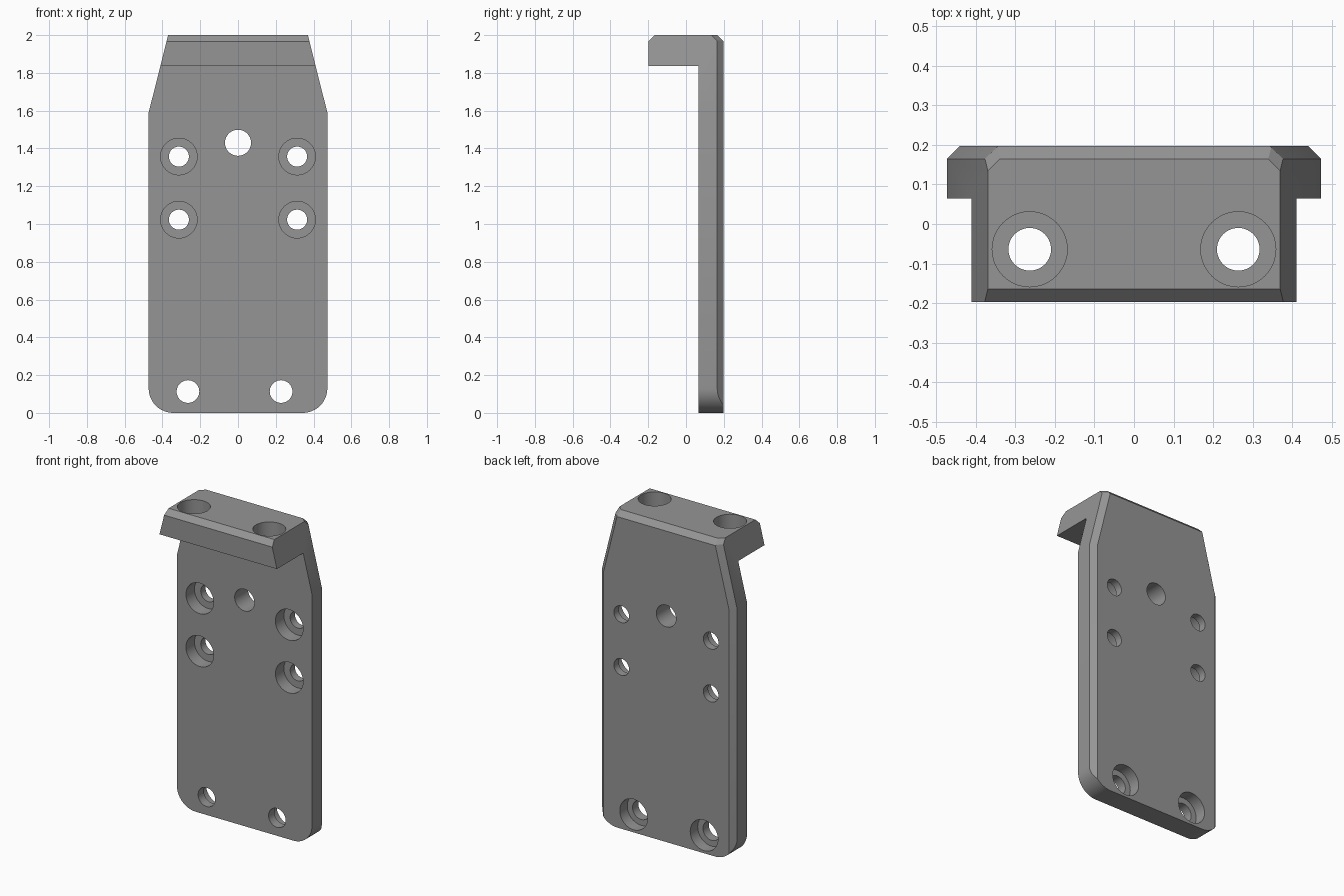
import bpy, bmesh, math
from mathutils import Vector

if "Cube" in bpy.data.objects:
    bpy.data.objects.remove(bpy.data.objects["Cube"])

W, TOP_W, SHOULDER, TOP = 0.473, 0.37, 1.59, 2.0
BACK, FACE, FRONT = 0.198, 0.065, -0.198
CH, R = 0.033, 0.13

metal = bpy.data.materials.new("plain grey")
metal.diffuse_color = (0.30, 0.30, 0.30, 1)
metal.use_nodes = True
metal.node_tree.nodes["Principled BSDF"].inputs["Base Color"].default_value = metal.diffuse_color


def new_object(name, bm):
    bmesh.ops.recalc_face_normals(bm, faces=bm.faces)
    mesh = bpy.data.meshes.new(name)
    bm.to_mesh(mesh)
    bm.free()
    ob = bpy.data.objects.new(name, mesh)
    bpy.context.collection.objects.link(ob)
    mesh.materials.append(metal)
    return ob


def chamfer(bm, point, normal):
    cut = bmesh.ops.bisect_plane(bm, geom=bm.verts[:] + bm.edges[:] + bm.faces[:],
                                 plane_co=point, plane_no=normal, clear_outer=True, dist=1e-5)
    edges = [e for e in cut["geom_cut"] if isinstance(e, bmesh.types.BMEdge)]
    bmesh.ops.holes_fill(bm, edges=edges, sides=0)


def carve(target, cutter):
    mod = target.modifiers.new("cut", 'BOOLEAN')
    mod.operation, mod.solver, mod.object = 'DIFFERENCE', 'EXACT', cutter
    bpy.context.view_layer.objects.active = target
    bpy.ops.object.modifier_apply(modifier=mod.name)
    bpy.data.objects.remove(cutter)


def bore(target, start, end, radius):
    a, b = Vector(start), Vector(end)
    bm = bmesh.new()
    bmesh.ops.create_cone(bm, cap_ends=True, segments=40, radius1=radius,
                          radius2=radius, depth=(b - a).length)
    bm.transform((b - a).to_track_quat('Z', 'Y').to_matrix().to_4x4())
    bmesh.ops.translate(bm, verts=bm.verts, vec=(a + b) / 2)
    carve(target, new_object("hole_cutter", bm))


# Tapered outline with rounded lower corners, extruded through the full depth
half = [(W - R + R * math.sin(t), R - R * math.cos(t))
        for t in (math.pi / 2 * i / 12 for i in range(13))]
half += [(W, SHOULDER), (TOP_W, TOP)]
outline = half + [(-x, z) for x, z in reversed(half)]
bm = bmesh.new()
face = bm.faces.new([bm.verts.new((x, FRONT, z)) for x, z in outline])
ext = bmesh.ops.extrude_face_region(bm, geom=[face])
bmesh.ops.translate(bm, vec=(0, BACK - FRONT, 0),
                    verts=[v for v in ext["geom"] if isinstance(v, bmesh.types.BMVert)])
bmesh.ops.recalc_face_normals(bm, faces=bm.faces)

# Chamfers on the back sides, back top, front top and top corners
slope = Vector((TOP - SHOULDER, 0, W - TOP_W)).normalized()
chamfer(bm, (0, BACK - CH, TOP), (0, 1, 1))
chamfer(bm, (0, FRONT + CH, TOP), (0, -1, 1))
for s in (-1, 1):
    shoulder = (s * W, BACK - CH, SHOULDER)
    chamfer(bm, shoulder, (s, 1, 0))
    chamfer(bm, shoulder, (s * slope.x, 1, slope.z))
    chamfer(bm, (s * TOP_W, BACK - CH - 0.03, TOP), (s * 0.9, 0.9, 1.14))
plate = new_object("mounting_plate", bm)

# Space below the top flange
bm = bmesh.new()
bmesh.ops.create_cube(bm, size=1)
bmesh.ops.scale(bm, vec=(2, 1, 2), verts=bm.verts)
bmesh.ops.translate(bm, vec=(0, FACE - 0.5, 1.837 - 1), verts=bm.verts)
carve(plate, new_object("flange_cutter", bm))

# Plate holes counterbored from the front
for x in (-0.313, 0.313):
    for z in (1.023, 1.357):
        bore(plate, (x, 0, z), (x, 0.3, z), 0.053)
        bore(plate, (x, 0, z), (x, FACE + 0.085, z), 0.097)
# Centre hole
bore(plate, (0, 0, 1.43), (0, 0.3, 1.43), 0.069)
# Lower holes counterbored from the back
for x in (-0.265, 0.228):
    bore(plate, (x, 0, 0.113), (x, 0.3, 0.113), 0.06)
    bore(plate, (x, 0.3, 0.113), (x, BACK - 0.075, 0.113), 0.097)
# Flange holes counterbored from the top
for x in (-0.264, 0.264):
    bore(plate, (x, -0.064, 1.7), (x, -0.064, 2.1), 0.054)
    bore(plate, (x, -0.064, 1.91), (x, -0.064, 2.1), 0.095)

bpy.ops.object.select_all(action='DESELECT')
plate.select_set(True)
bpy.context.view_layer.objects.active = plate
bpy.ops.object.shade_smooth_by_angle(angle=math.radians(25))
